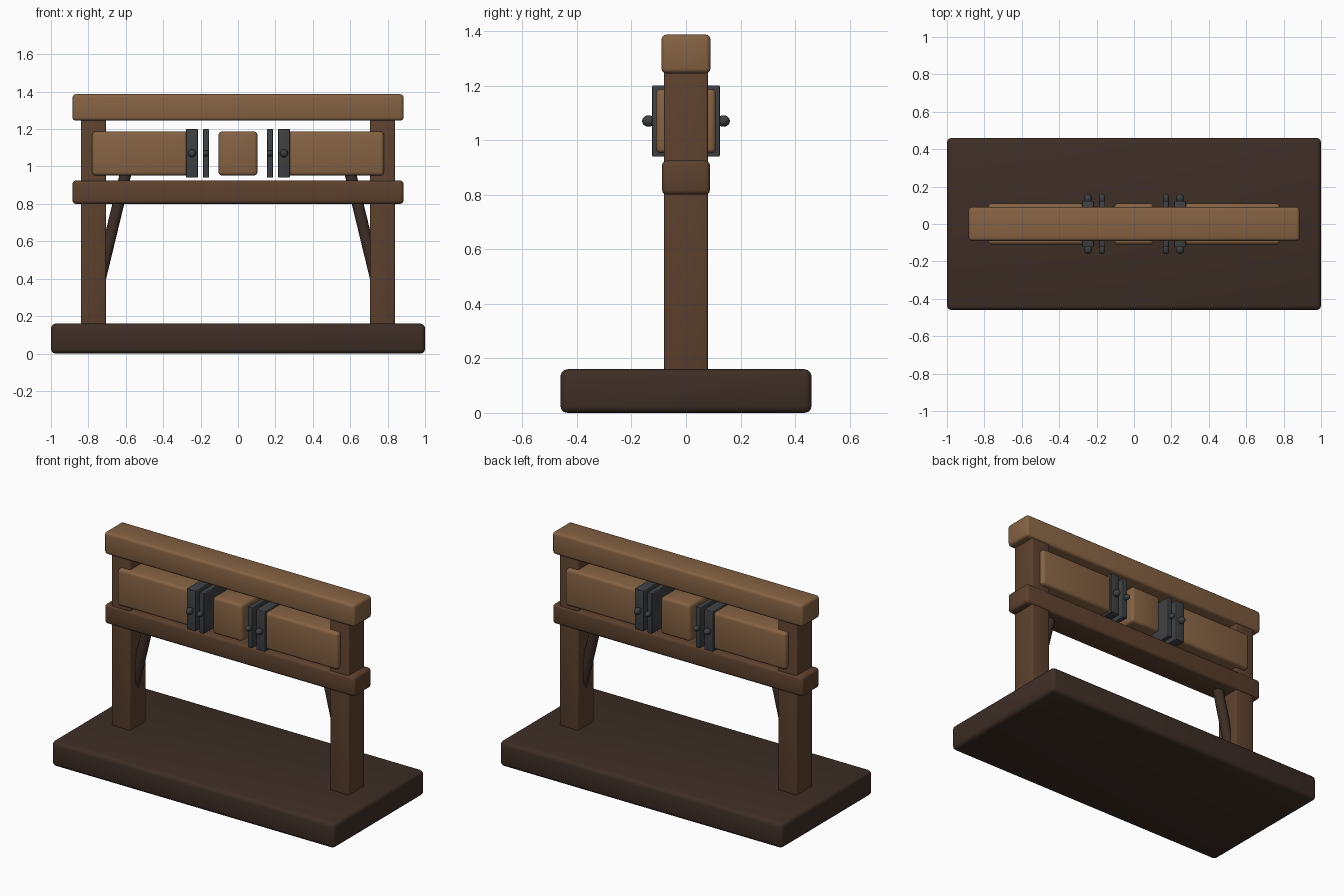
import bpy
import math
from mathutils import Vector

if "Cube" in bpy.data.objects:
    bpy.data.objects.remove(bpy.data.objects["Cube"])


def material(name, rgb):
    m = bpy.data.materials.new(name)
    m.diffuse_color = (*rgb, 1)
    m.use_nodes = True
    m.node_tree.nodes["Principled BSDF"].inputs["Base Color"].default_value = m.diffuse_color
    return m


DARK = material("dark wood", (0.047, 0.027, 0.019))
MID = material("brown wood", (0.108, 0.053, 0.027))
LIGHT = material("light wood", (0.235, 0.123, 0.056))
IRON = material("dark iron", (0.048, 0.051, 0.054))


def finish(name, mat):
    ob = bpy.context.object
    ob.name = ob.data.name = name
    ob.data.materials.append(mat)
    bpy.ops.object.shade_smooth_by_angle(angle=math.radians(35))
    return ob


def box(name, mat, x, y, z, bevel):
    """Rounded box from x range, half depth y and z range."""
    bpy.ops.mesh.primitive_cube_add(size=1)
    ob = bpy.context.object
    for v in ob.data.vertices:
        v.co = (x[0] if v.co.x < 0 else x[1],
                -y if v.co.y < 0 else y,
                z[0] if v.co.z < 0 else z[1])
    mod = ob.modifiers.new("rounding", 'BEVEL')
    mod.width = bevel
    mod.segments = 3
    bpy.ops.object.modifier_apply(modifier=mod.name)
    return finish(name, mat)


def rod(name, mat, a, b, radius):
    a, b = Vector(a), Vector(b)
    bpy.ops.mesh.primitive_cylinder_add(
        vertices=16, radius=radius, depth=(b - a).length, location=(a + b) / 2,
        rotation=(b - a).to_track_quat('Z', 'Y').to_euler())
    return finish(name, mat)


def stud(name, x, y, r):
    bpy.ops.mesh.primitive_uv_sphere_add(segments=16, ring_count=10, radius=1,
                                         location=(x, y, 1.07))
    bpy.context.object.scale = (r, 0.024, r)
    bpy.ops.object.transform_apply(location=False, rotation=False, scale=True)
    return finish(name, IRON)


# base slab and horizontal beams
box("base", DARK, (-1, 1), 0.46, (0, 0.16), 0.025)
box("lower_beam", MID, (-0.885, 0.885), 0.088, (0.80, 0.925), 0.018)
box("top_beam", LIGHT, (-0.885, 0.885), 0.09, (1.245, 1.387), 0.018)

# middle board
box("middle_board", LIGHT, (-0.104, 0.104), 0.11, (0.952, 1.187), 0.018)

for side, s in (("left", -1), ("right", 1)):
    def span(a, b):
        return tuple(sorted((s * a, s * b)))

    # post, side board and slanted brace
    box(side + "_post", MID, span(0.706, 0.84), 0.08, (0.15, 1.26), 0.008)
    box(side + "_board", LIGHT, span(0.23, 0.78), 0.11, (0.952, 1.187), 0.018)
    rod(side + "_brace", DARK, (s * 0.749, 0, 0.35), (s * 0.588, 0, 1.015), 0.031)

    # iron straps with studs front and back
    for kind, a, b, r in (("wide", 0.215, 0.277, 0.021), ("thin", 0.155, 0.187, 0.017)):
        box(f"{side}_{kind}_strap", IRON, span(a, b), 0.124, (0.94, 1.20), 0.004)
        for face, f in (("front", -1), ("back", 1)):
            stud(f"{side}_{kind}_{face}_stud", s * (a + b) / 2, f * 0.137, r)
